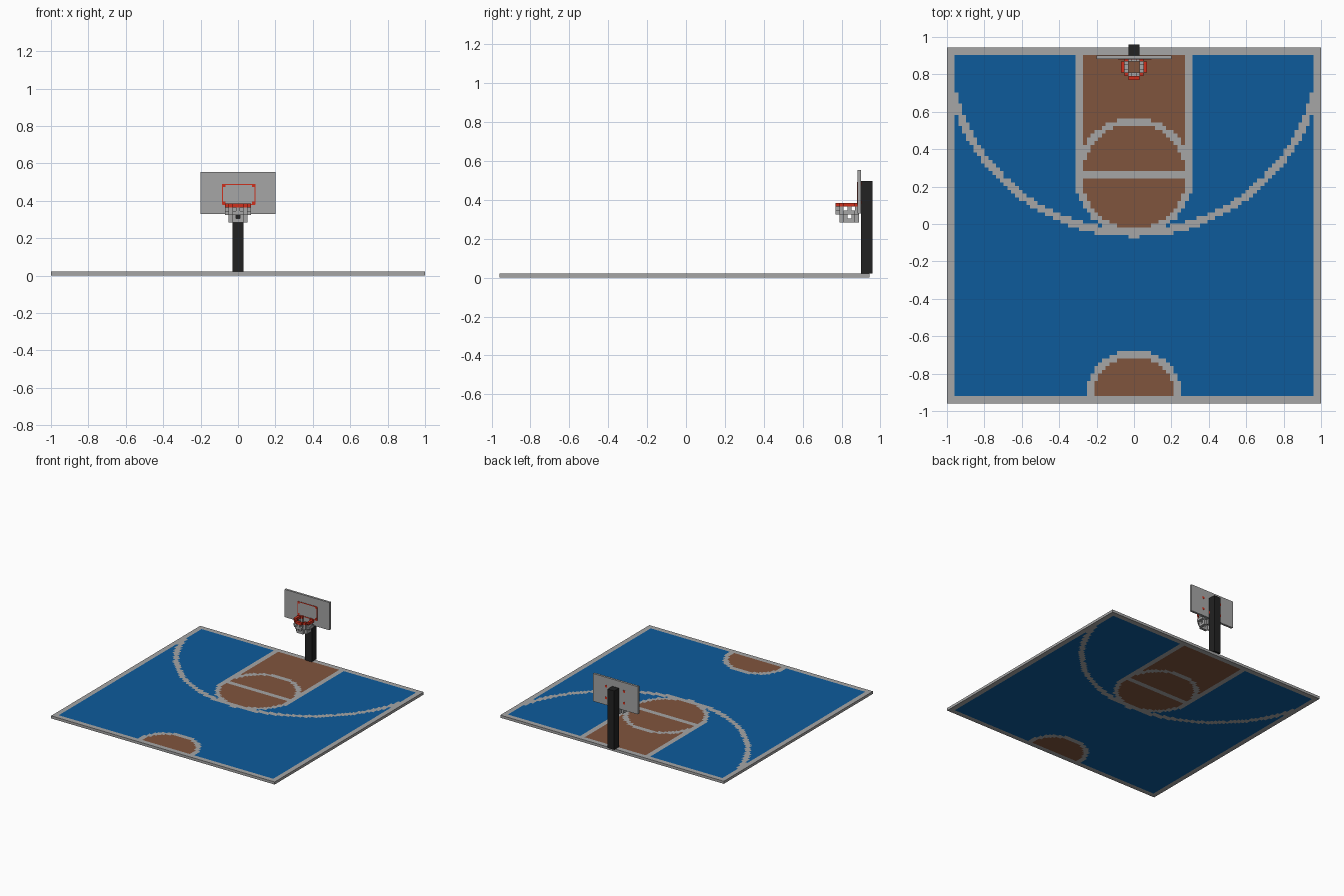
import bpy, bmesh
from math import hypot
from mathutils import Matrix, Vector

if "Cube" in bpy.data.objects:
    bpy.data.objects.remove(bpy.data.objects["Cube"], do_unlink=True)


def material(name, rgb):
    m = bpy.data.materials.new(name)
    m.use_nodes = True
    m.diffuse_color = (*rgb, 1)
    m.node_tree.nodes["Principled BSDF"].inputs["Base Color"].default_value = (*rgb, 1)
    return m


GREY = material("light grey", (0.38, 0.38, 0.38))
BLUE = material("court blue", (0.004, 0.105, 0.33))
BROWN = material("clay brown", (0.216, 0.089, 0.048))
RED = material("rim red", (0.62, 0.03, 0.012))
BLACK = material("post black", (0.016, 0.016, 0.016))


def finish(name, bm, mats):
    mesh = bpy.data.meshes.new(name)
    bm.to_mesh(mesh)
    bm.free()
    for m in mats:
        mesh.materials.append(m)
    obj = bpy.data.objects.new(name, mesh)
    bpy.context.collection.objects.link(obj)
    return obj


def blocks(name, mat, boxes):
    """One object from (centre, size) boxes."""
    bm = bmesh.new()
    for centre, size in boxes:
        bmesh.ops.create_cube(bm, size=1, matrix=Matrix.Translation(centre)
                              @ Matrix.Diagonal((*size, 1)))
    return finish(name, bm, [mat])


# Court floor: a grid of square tiles coloured by the line markings
LINE, FLOOR, KEY = 0, 1, 2
SOUTH, NORTH = -0.96, 0.945


def marking(x, y):
    ax = abs(x)
    # outer border
    if ax > 0.96 or y > 0.905 or y < -0.92:
        return LINE
    # free throw circle, bar and lane
    d = hypot(x, y - 0.255)
    if 0.278 < d < 0.315 or (abs(y - 0.262) < 0.02 and ax < 0.3):
        return LINE
    if y > 0.2 and 0.275 < ax < 0.315:
        return LINE
    if d <= 0.278 or (y > 0.255 and ax <= 0.275):
        return KEY
    # half-court circle
    d = hypot(x, y + 0.935)
    if d < 0.262:
        return KEY if d < 0.223 else LINE
    # long shooting arc
    if y < 0.9 and abs(hypot(x, y - 0.952) - 1.0) < 0.02:
        return LINE
    return FLOOR


bm = bmesh.new()
bmesh.ops.create_grid(bm, x_segments=99, y_segments=95, size=1)
for v in bm.verts:
    v.co.y = SOUTH + (v.co.y + 1) / 2 * (NORTH - SOUTH)
    v.co.z = 0.021
for f in bm.faces:
    c = f.calc_center_median()
    f.material_index = marking(c.x, c.y)
court = finish("court_floor", bm, [GREY, BLUE, BROWN])
thick = court.modifiers.new("thickness", "SOLIDIFY")
thick.thickness = 0.021
thick.offset = -1

# Post and backboard
blocks("post", BLACK, [((0, 0.93, 0.259), (0.06, 0.06, 0.476))])
blocks("backboard", GREY, [((0, 0.891, 0.442), (0.4, 0.018, 0.224))])

# Target square: thin strips on the front, corner studs through the board
strips = [((0.004, 0.881, z), (0.172, 0.004, 0.006)) for z in (0.38, 0.488)]
strips += [((0.004 + s * 0.086, 0.881, 0.434), (0.006, 0.004, 0.108)) for s in (-1, 1)]
blocks("target_square", RED, strips)
blocks("target_studs", RED, [((0.004 + s * 0.08, 0.891, z), (0.018, 0.022, 0.018))
                             for s in (-1, 1) for z in (0.388, 0.482)])

# Rim and net: rings of small blocks
CELL = 0.02
HOOP = Vector((0, 0.84, 0.375))


def ring(radius):
    reach = range(-radius, radius + 1)
    return [(i, j) for i in reach for j in reach if abs(hypot(i, j) - radius) < 0.45]


def cell_box(i, j, row, size=CELL):
    return HOOP + Vector((i, j, -row)) * CELL, (size, size, size)


blocks("rim", RED, [cell_box(i, j, 0) for i, j in ring(3)])

net = [cell_box(i, j, 1) for i, j in ring(3) if i * j == 0 or abs(i) == abs(j)]
net += [cell_box(i, j, 2) for i, j in ring(3) if j < 3]
net += [cell_box(i, j, 3) for i, j in ring(2) if i * j != 0]
net += [cell_box(i, j, 4) for i, j in ring(2)]
blocks("net", GREY, net)
